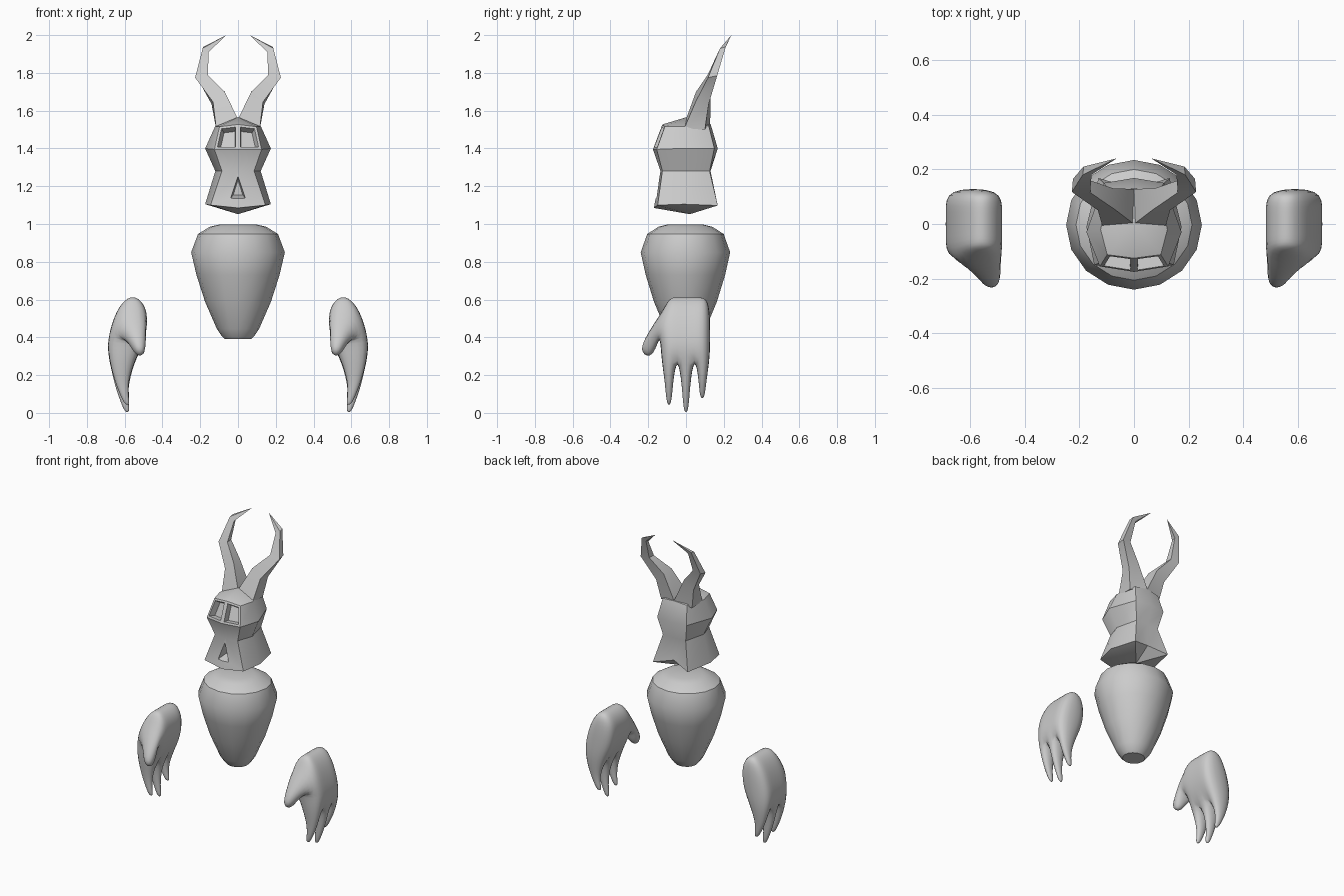
import bpy, bmesh, math

if "Cube" in bpy.data.objects:
    bpy.data.objects.remove(bpy.data.objects["Cube"])

grey = bpy.data.materials.new("plain_grey")
grey.diffuse_color = (0.6, 0.6, 0.6, 1)
grey.use_nodes = True
grey.node_tree.nodes["Principled BSDF"].inputs["Base Color"].default_value = grey.diffuse_color


def finish(name, bm, angle=None):
    """Turn a bmesh into a smooth object, sharp above the angle if given."""
    bmesh.ops.recalc_face_normals(bm, faces=bm.faces[:])
    me = bpy.data.meshes.new(name)
    bm.to_mesh(me)
    bm.free()
    me.materials.append(grey)
    ob = bpy.data.objects.new(name, me)
    bpy.context.collection.objects.link(ob)
    for p in me.polygons:
        p.use_smooth = True
    if angle:
        me.set_sharp_from_angle(angle=math.radians(angle))
    return ob


def loft(rings):
    """Skin a list of rings; a one-point ring closes to a tip."""
    bm = bmesh.new()
    vs = [[bm.verts.new(p) for p in r] for r in rings]
    for a, b in zip(vs, vs[1:]):
        n = max(len(a), len(b))
        for i in range(n):
            j = (i + 1) % n
            quad = [a[i % len(a)], a[j % len(a)], b[j % len(b)], b[i % len(b)]]
            bm.faces.new(list(dict.fromkeys(quad)))
    for end in (vs[0], vs[-1]):
        if len(end) > 2:
            bm.faces.new(end)
    bmesh.ops.recalc_face_normals(bm, faces=bm.faces[:])
    return bm


# Body: egg shape with a flat top and bottom
profile = [(0.39, 0.07), (0.405, 0.085), (0.445, 0.112), (0.59, 0.175), (0.73, 0.22),
           (0.85, 0.248), (0.947, 0.212), (0.985, 0.15), (0.997, 0.10)]
body = [[(r * math.cos(t * math.pi / 8), 0.955 * r * math.sin(t * math.pi / 8) - 0.003, z)
         for t in range(16)] for z, r in profile]
finish("body", loft(body), 35)


# Head: eight-sided rings, given as half outlines from front to back
def head_ring(half):
    return half + [(-x, y, z) for x, y, z in half[-2:0:-1]]


head = [
    [(0, 0.02, 1.052)],
    head_ring([(0, -0.17, 1.085), (0.145, -0.15, 1.10), (0.174, -0.01, 1.105),
               (0.13, 0.168, 1.098), (0, 0.13, 1.13)]),
    head_ring([(0, -0.135, 1.28), (0.085, -0.125, 1.28), (0.12, -0.02, 1.28),
               (0.085, 0.125, 1.28), (0, 0.13, 1.28)]),
    head_ring([(0, -0.175, 1.395), (0.125, -0.155, 1.395), (0.174, -0.03, 1.40),
               (0.11, 0.15, 1.40), (0, 0.168, 1.40)]),
    head_ring([(0, -0.125, 1.527), (0.098, -0.112, 1.515), (0.122, -0.02, 1.515),
               (0.09, 0.12, 1.52), (0, 0.13, 1.53)]),
    [(0, 0.005, 1.566)],
]
bm = loft(head)
# Eye sockets: two sunken panels with a bar between them
eyes = []
for f in bm.faces:
    c = f.calc_center_median()
    if 1.42 < c.z < 1.5 and c.y < -0.11 and abs(c.x) < 0.08:
        eyes.append(f)
bmesh.ops.inset_individual(bm, faces=eyes, thickness=0.013, use_even_offset=True)
bmesh.ops.inset_individual(bm, faces=eyes, thickness=0.009, depth=-0.04, use_even_offset=True)
head_ob = finish("head", bm)

# Nose: tapered triangular hole
nose = [[(s * x, y, 1.185 + s * z) for x, z in ((-0.042, -0.052), (0.042, -0.052), (0, 0.08))]
        for y, s in ((-0.22, 1.25), (-0.09, 0.6))]
cutter = finish("nose_cutter", loft(nose))
cutter.hide_render = True
cut = head_ob.modifiers.new("nose_hole", 'BOOLEAN')
cut.operation = 'DIFFERENCE'
cut.solver = 'EXACT'
cut.object = cutter
bpy.context.view_layer.objects.active = head_ob
bpy.ops.object.modifier_apply(modifier=cut.name)
bpy.data.objects.remove(cutter)
head_ob.data.set_sharp_from_angle(angle=math.radians(35))

# Horns: four-sided rings bending outwards, then in to a point
horn = [
    [(0, 0.0, 1.555), (0.115, -0.01, 1.505), (0.115, 0.10, 1.50), (0, 0.128, 1.53)],
    [(0.07, 0.053, 1.70), (0.132, 0.05, 1.645), (0.14, 0.12, 1.635), (0.075, 0.13, 1.69)],
    [(0.16, 0.115, 1.79), (0.227, 0.117, 1.775), (0.223, 0.165, 1.785), (0.163, 0.16, 1.79)],
    [(0.155, 0.18, 1.91), (0.187, 0.18, 1.93), (0.184, 0.21, 1.937), (0.157, 0.203, 1.92)],
    [(0.063, 0.24, 2.0)],
]

# Hand: palm of three columns; rows are (z, inner x, outer x, front y, back y)
palm = [(0.615, 0.53, 0.585, -0.085, 0.11), (0.545, 0.475, 0.645, -0.125, 0.13),
        (0.40, 0.485, 0.69, -0.14, 0.132), (0.295, 0.535, 0.69, -0.135, 0.13)]
# Fingers: (centre y at root, centre y at tip, tip z)
fingers = [(-0.09, -0.09, 0.04), (0.0, 0.0, 0.0), (0.09, 0.086, 0.075)]
# Thumb: rings of (inner x, outer x, top y, top z, bottom y, bottom z)
thumb = [(0.483, 0.585, -0.205, 0.425, -0.15, 0.355), (0.49, 0.545, -0.255, 0.325, -0.188, 0.28)]


def make_hand(side):
    bm = bmesh.new()

    def ring(points):
        return [bm.verts.new((side * x, y, z)) for x, y, z in points]

    def tube(a, b):
        for i in range(4):
            bm.faces.new((a[i], a[(i + 1) % 4], b[(i + 1) % 4], b[i]))

    inner, outer = [], []
    for z, xi, xo, y0, y3 in palm:
        ys = (y0, -0.045, 0.045, y3)
        inner.append(ring([(xi, y, z) for y in ys]))
        outer.append(ring([(xo, y, z) for y in ys]))
    for k in range(3):
        for j in range(3):
            for g in (inner, outer):
                bm.faces.new((g[k][j], g[k][j + 1], g[k + 1][j + 1], g[k + 1][j]))
        bm.faces.new([g[k + d][3] for g, d in ((inner, 0), (outer, 0), (outer, 1), (inner, 1))])
        if k != 1:
            bm.faces.new([g[k + d][0] for g, d in ((inner, 0), (outer, 0), (outer, 1), (inner, 1))])
    for j in range(3):
        bm.faces.new((inner[0][j], inner[0][j + 1], outer[0][j + 1], outer[0][j]))
        # One finger below each column
        ya, yb, tip = fingers[j]
        last = [inner[3][j], inner[3][j + 1], outer[3][j + 1], outer[3][j]]
        for t, xi, xo, w in ((0.5, 0.58, 0.657, 0.024), (0.17, 0.578, 0.62, 0.017),
                             (0.0, 0.572, 0.598, 0.008)):
            z, y = tip + t * (0.295 - tip), yb + (ya - yb) * t
            new = ring([(xi, y - w, z), (xi, y + w, z), (xo, y + w, z), (xo, y - w, z)])
            tube(last, new)
            last = new
        bm.faces.new(last)
    # Thumb grown from the front of the palm
    last = [inner[1][0], outer[1][0], outer[2][0], inner[2][0]]
    for xi, xo, yt, zt, yb, zb in thumb:
        new = ring([(xi, yt, zt), (xo, yt, zt), (xo, yb, zb), (xi, yb, zb)])
        tube(last, new)
        last = new
    bm.faces.new(last)
    return bm


for side, word in ((1, "right"), (-1, "left")):
    finish(word + "_horn", loft([[(side * x, y, z) for x, y, z in r] for r in horn]), 35)
    hand = finish(word + "_hand", make_hand(side))
    sub = hand.modifiers.new("rounding", 'SUBSURF')
    sub.levels = sub.render_levels = 2
